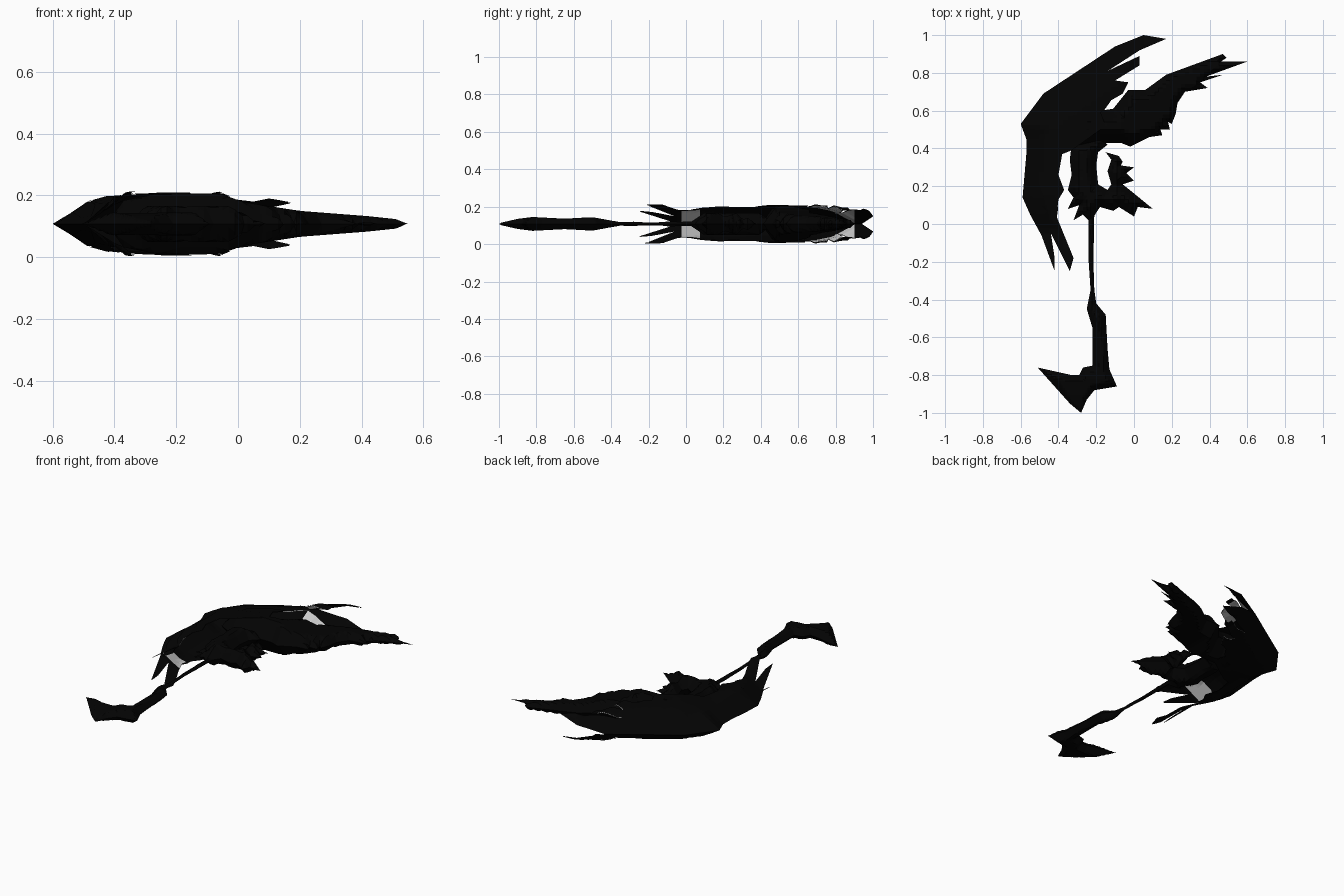
import bpy
import bmesh
from mathutils import Vector
from mathutils.geometry import intersect_point_line

if "Cube" in bpy.data.objects:
    bpy.data.objects.remove(bpy.data.objects["Cube"])

MID = 0.108  # height of the plane of symmetry


def material(name, colour):
    mat = bpy.data.materials.new(name)
    mat.use_nodes = True
    mat.diffuse_color = (*colour, 1)
    mat.node_tree.nodes["Principled BSDF"].inputs["Base Color"].default_value = (*colour, 1)
    return mat


BLACK = material("soot black", (0.001, 0.001, 0.001))
PALE = material("pale lining", (0.6, 0.6, 0.6))


def points(outline):
    return [Vector((x / 100, y / 100, 0)) for x, y in outline]


def distance(p, path):
    """Shortest flat distance from p to a polyline."""
    best = 9.0
    for a, b in zip(path, path[1:]):
        hit, t = intersect_point_line(p, a, b)
        hit = a.lerp(b, min(max(t, 0), 1))
        best = min(best, (p - hit).length)
    return best


def ramp(value, stops):
    """Linear interpolation through (position, result) stops."""
    if value <= stops[0][0]:
        return stops[0][1]
    for (a, u), (b, v) in zip(stops, stops[1:]):
        if value <= b:
            return u + (v - u) * (value - a) / (b - a)
    return stops[-1][1]


def sheet(corners, step):
    """Flat outline cut into a fine grid, facing up."""
    bm = bmesh.new()
    face = bm.faces.new([bm.verts.new(c) for c in corners])
    face.normal_update()
    if face.normal.z < 0:
        face.normal_flip()
    bmesh.ops.triangulate(bm, faces=bm.faces[:])
    for axis in (0, 1):
        normal = Vector((axis == 0, axis == 1, 0))
        low = min(c[axis] for c in corners)
        high = max(c[axis] for c in corners)
        for i in range(1, int((high - low) / step) + 1):
            bmesh.ops.bisect_plane(bm, geom=bm.verts[:] + bm.edges[:] + bm.faces[:],
                                   plane_co=normal * (low + i * step), plane_no=normal)
    return bm


def build(name, corners, height, step, lining=None):
    """Mirrored pair of sheets; a lining rule adds inner sheets and picks their pale faces."""
    flat = sheet(corners, step)
    heights = {v: height(v.co) for v in flat.verts}
    layers = [(1, 1), (1, -1)] + ([(0.95, 1), (0.95, -1)] if lining else [])
    out = bmesh.new()
    for factor, side in layers:
        inner = factor < 1
        copies = {v: out.verts.new((v.co.x, v.co.y, MID + side * factor * h))
                  for v, h in heights.items()}
        for f in flat.faces:
            ring = [copies[v] for v in f.verts]
            if (side < 0) != inner:
                ring.reverse()
            made = out.faces.new(ring)
            if inner and lining(f.calc_center_median()):
                made.material_index = 1
    flat.free()
    if not lining:
        bmesh.ops.remove_doubles(out, verts=out.verts[:], dist=0.0002)
    mesh = bpy.data.meshes.new(name)
    out.to_mesh(mesh)
    out.free()
    mesh.materials.append(BLACK)
    mesh.materials.append(PALE)
    obj = bpy.data.objects.new(name, mesh)
    bpy.context.collection.objects.link(obj)


def solid(name, outline, slope, cap, step=0.02):
    """Closed part that thickens inward from its outline."""
    corners = points(outline)
    rim = corners + corners[:1]
    build(name, corners, lambda p: min(slope * distance(p, rim), cap(p)), step)


# Crescent of feathers: two shells meeting at a sharp outer seam, parting at both tips
crescent = [(-42, -25), (-49, -6), (-55, 5), (-59, 14), (-57, 37), (-57, 45), (-60, 53),
            (-48, 69), (-10, 94), (5, 100), (17, 98), (3, 92), (-14, 81), (3, 89), (3, 84),
            (-10, 76), (-3, 75), (-6, 69), (-13, 65), (-18, 60), (-15, 52), (-33, 39),
            (-38, 37), (-40, 26), (-37, 18), (-40, 13), (-41, 4), (-32, -18), (-34, -25),
            (-42, -9), (-44, -5), (-42, -18)]
seam = points(crescent[:11])
ceiling = [(-0.06, 0.104), (0, 0.078), (0.05, 0.072), (0.15, 0.092)]


def shell_height(p):
    rise = ramp(distance(p, seam), [(0, 0), (0.1, 0.07), (0.17, 0.09), (0.35, 0.104)])
    lower_lift = ramp(p.y, [(-0.25, 0.07), (-0.04, 0)])
    upper_lift = ramp(p.x, [(-0.1, 0), (0.06, 0.045), (0.17, 0.07)])
    return min(rise + lower_lift + upper_lift, ramp(p.x, ceiling))


def deep_lining(p):
    """Pale lining shows only deep between the feathers, near each tip."""
    lower = -0.03 < p.y < 0.07 and p.x > -0.52
    upper = 0.66 < p.y < 0.9 and -0.16 < p.x < 0
    return lower or upper


build("feather_crescent", points(crescent), shell_height, 0.025, deep_lining)

# Covert feathers lying over both shells
coverts = [((-48, 60), (80, 52), 38), ((-42, 55), (80, 52), 34), ((-36, 50), (80, 52), 30),
           ((-53, 25), (20, -98), 28), ((-47, 27), (20, -98), 28)]
for i, (root, way, length) in enumerate(coverts):
    start, along = points([root, way])
    across = Vector((-along.y, along.x, 0)) * 0.03
    end = start + along * length / 100
    vane = [start, start.lerp(end, 0.3) - across, start.lerp(end, 0.8) - across * 0.8,
            end, start.lerp(end, 0.7) + across, start.lerp(end, 0.2) + across * 0.8]
    build(f"covert_feather_{i + 1}", vane, lambda p: shell_height(p) + 0.003, 0.04)

# Long middle wing, thick at the root and thin at the tip
wing = [(-39, 63), (-18, 60), (-11, 61), (-3, 71), (6, 71), (17, 79), (47, 90), (49, 88),
        (46, 86), (60, 86), (38, 78), (47, 79), (35, 75), (39, 72), (27, 70), (23, 64),
        (22, 58), (20, 53), (18, 54), (19, 50), (14, 50), (15, 47), (8, 46), (-2, 41),
        (-7, 43), (-18, 43), (-33, 40), (-43, 45)]
taper = [(-0.45, 0.06), (-0.25, 0.1), (-0.06, 0.098), (0.02, 0.07), (0.2, 0.042),
         (0.42, 0.025), (0.6, 0.006)]
solid("middle_wing", wing, 1.5, lambda p: ramp(p.x, taper))

# Neck and ruffled feathers around the small opening
ruff = [(-33, 42), (-18, 46), (-14, 42), (-19, 38), (-20, 31), (-19, 21), (-14, 18),
        (-12, 21), (-14, 28), (-12, 34), (-15, 38), (-8, 36), (-6, 33), (-7, 31), (0, 30),
        (-4, 27), (0, 23), (-6, 21), (-1, 17), (10, 8), (2, 9), (0, 4), (-8, 9), (-11, 7),
        (-18, 9), (-20, 6), (-23, 1), (-27, 5), (-32, 2), (-29, 10), (-35, 8), (-32, 14),
        (-35, 18), (-33, 26), (-34, 34)]
solid("feather_ruff", ruff, 1.3, lambda p: 0.058)

# Thin shaft, grip and hooked pommel
handle = [(-24, 6), (-21, 6), (-21.5, -20), (-21, -35), (-20, -42), (-15, -48), (-14, -66),
          (-13, -77), (-9, -86), (-21, -88), (-25, -93), (-28, -100), (-34, -95), (-51, -76),
          (-33, -80), (-29, -80), (-27, -76), (-22, -75), (-22, -55), (-25, -45),
          (-23, -35), (-24, -20)]
girth = [(-1, 0.004), (-0.9, 0.027), (-0.82, 0.037), (-0.65, 0.028), (-0.5, 0.036),
         (-0.38, 0.014)]
solid("handle", handle, 1.1, lambda p: ramp(p.y, girth), 0.012)
